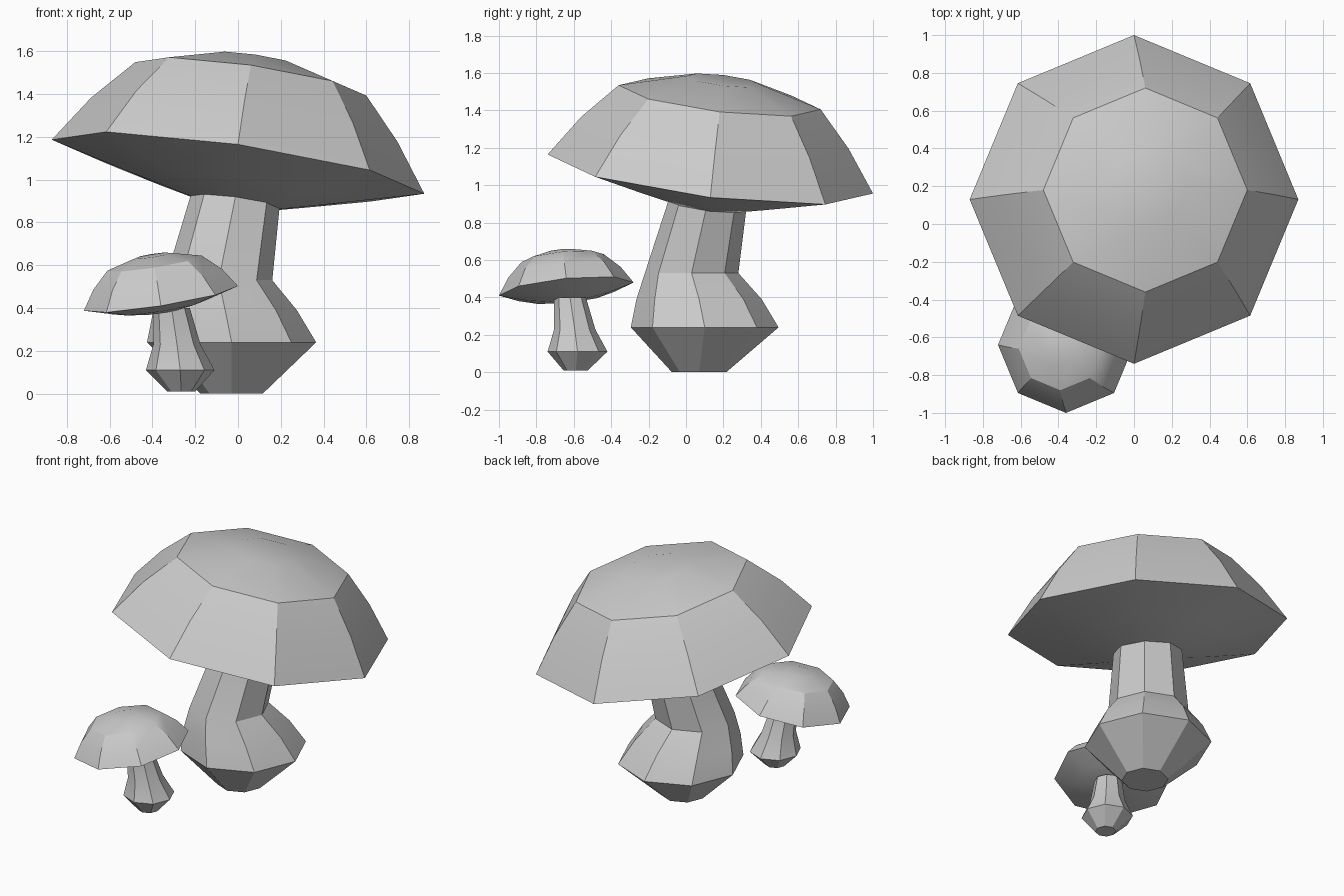
import bpy, bmesh
from math import sin, cos, pi, radians

if "Cube" in bpy.data.objects:
    bpy.data.objects.remove(bpy.data.objects["Cube"])

SIDES = 8


def loft(name, rings, slope=(0, 0)):
    """Closed low-poly skin through octagonal rings (cx, cy, cz, radius),
    each lying on a plane tilted by slope = (dz/dx, dz/dy)."""
    bm = bmesh.new()
    loops = []
    for cx, cy, cz, r in rings:
        loop = []
        for i in range(SIDES):
            a = 2 * pi * i / SIDES
            dx, dy = r * cos(a), r * sin(a)
            loop.append(bm.verts.new((cx + dx, cy + dy,
                                      cz + slope[0] * dx + slope[1] * dy)))
        loops.append(loop)
    for lo, hi in zip(loops, loops[1:]):
        for i in range(SIDES):
            j = (i + 1) % SIDES
            bm.faces.new((lo[i], lo[j], hi[j], hi[i]))
    bm.faces.new(loops[0][::-1])
    bm.faces.new(loops[-1])
    bmesh.ops.recalc_face_normals(bm, faces=bm.faces)
    mesh = bpy.data.meshes.new(name)
    bm.to_mesh(mesh)
    bm.free()
    obj = bpy.data.objects.new(name, mesh)
    bpy.context.collection.objects.link(obj)
    bpy.ops.object.select_all(action='DESELECT')
    obj.select_set(True)
    bpy.context.view_layer.objects.active = obj
    bpy.ops.object.shade_smooth_by_angle(angle=radians(30))
    return obj


# Large mushroom: bulbous stem leaning back under the cap
loft("large_stem", [
    (-0.03, 0.07, 0.00, 0.145),
    (-0.03, 0.10, 0.24, 0.395),
    (-0.06, 0.07, 0.39, 0.335),
    (-0.09, 0.03, 0.53, 0.25),
    (-0.01, 0.12, 0.93, 0.21),
])

# Large cap: underside, rim, flank and crown, tilted down to the back right
loft("large_cap", [
    (-0.01, 0.12, 0.89, 0.20),
    (-0.01, 0.12, 0.965, 0.50),
    (0.00, 0.13, 1.06, 0.87),
    (0.03, 0.155, 1.28, 0.715),
    (0.06, 0.18, 1.47, 0.54),
    (0.08, 0.20, 1.56, 0.20),
], slope=(-0.145, -0.12))

# Small mushroom in front: stem
loft("small_stem", [
    (-0.265, -0.59, 0.01, 0.065),
    (-0.27, -0.58, 0.11, 0.16),
    (-0.285, -0.595, 0.23, 0.11),
    (-0.31, -0.62, 0.40, 0.085),
])

# Small cap, tilted down to the front left
loft("small_cap", [
    (-0.35, -0.63, 0.385, 0.09),
    (-0.36, -0.635, 0.405, 0.22),
    (-0.36, -0.64, 0.445, 0.36),
    (-0.375, -0.65, 0.535, 0.30),
    (-0.39, -0.66, 0.61, 0.22),
    (-0.40, -0.67, 0.645, 0.08),
], slope=(0.16, 0.097))
